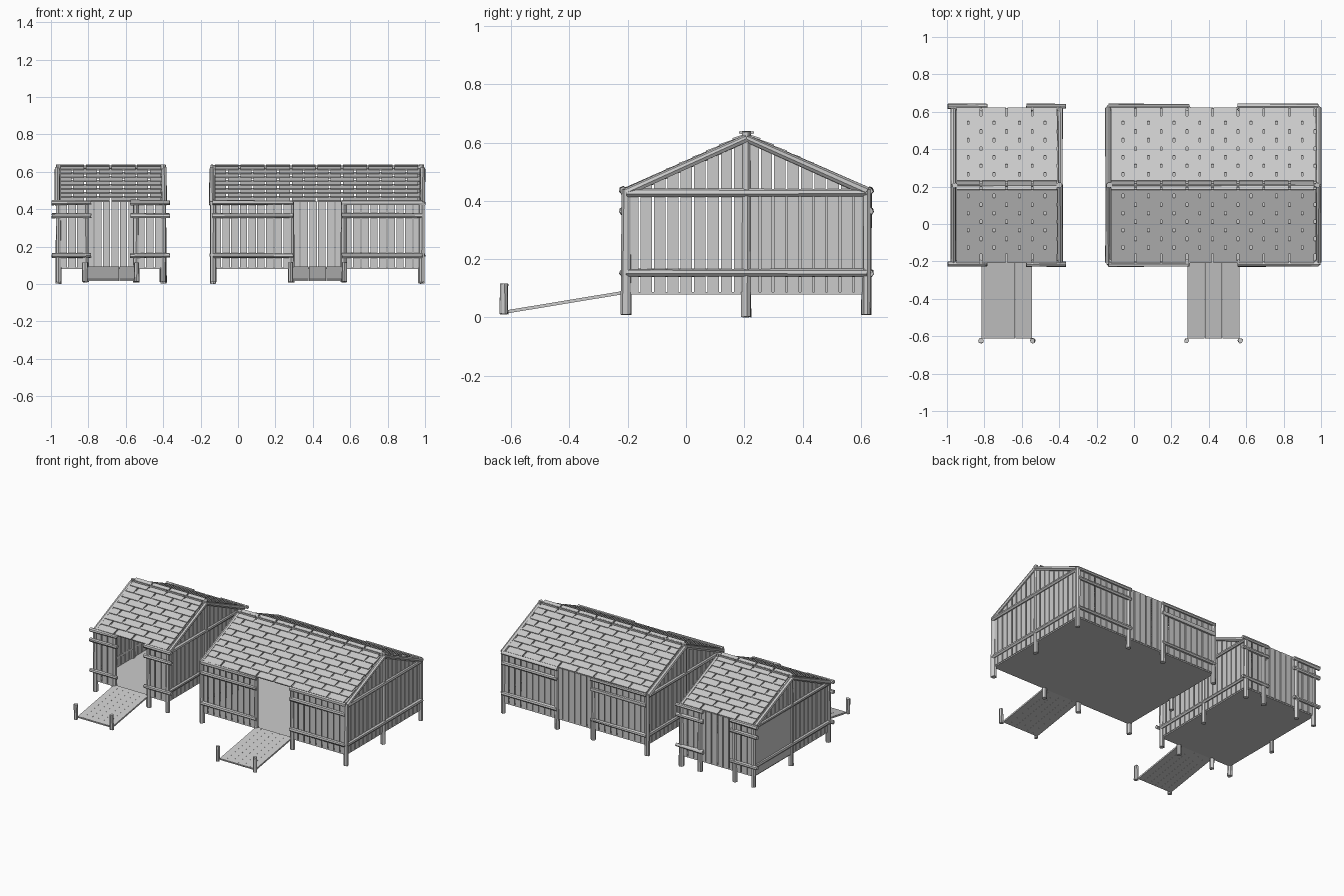
import bpy, bmesh, math, random
from mathutils import Vector, Matrix

random.seed(4)
if "Cube" in bpy.data.objects:
    bpy.data.objects.remove(bpy.data.objects["Cube"])

wood = bpy.data.materials.new("weathered_grey_wood")
wood.use_nodes = True
GREY = (0.6, 0.6, 0.6, 1)
wood.diffuse_color = GREY
wood.node_tree.nodes["Principled BSDF"].inputs["Base Color"].default_value = GREY

FRONT, BACK, RIDGE = -0.205, 0.62, 0.2075
FLOOR, EAVE, PEAK = 0.087, 0.435, 0.625
HALF = BACK - RIDGE
SLOPE = math.atan2(PEAK - EAVE, HALF)


def roof_z(y):
    return PEAK - abs(y - RIDGE) * math.tan(SLOPE)


def finish(bm, name):
    bmesh.ops.recalc_face_normals(bm, faces=bm.faces)
    mesh = bpy.data.meshes.new(name)
    bm.to_mesh(mesh)
    bm.free()
    mesh.materials.append(wood)
    obj = bpy.data.objects.new(name, mesh)
    bpy.context.collection.objects.link(obj)


def box(bm, size, matrix):
    bmesh.ops.create_cube(bm, size=1, matrix=matrix @ Matrix.Diagonal((*size, 1)))


def span_box(bm, lo, hi):
    lo, hi = Vector(lo), Vector(hi)
    box(bm, hi - lo, Matrix.Translation((lo + hi) / 2))


def log(bm, a, b, r=0.015):
    """Rough seven-sided pole with a slightly uneven girth."""
    a, b = Vector(a), Vector(b)
    turn = (b - a).to_track_quat('Z', 'Y').to_matrix().to_4x4()
    made = bmesh.ops.create_cone(
        bm, cap_ends=True, segments=7, radius1=r * random.uniform(0.95, 1.15),
        radius2=r * random.uniform(0.85, 1.05), depth=(b - a).length,
        matrix=Matrix.Translation((a + b) / 2) @ turn)
    for v in made["verts"]:
        v.co += Vector([random.uniform(-1, 1) * r * 0.15 for _ in range(3)])


def plank_row(bm, start, end, along_x, fixed, gap=0.007):
    """Vertical boards; gable boards are cut to the roof slope."""
    count = max(1, round((end - start) / 0.046))
    step = (end - start) / count
    for i in range(count):
        a, b = start + i * step + gap / 2, start + (i + 1) * step - gap / 2
        if along_x:
            span_box(bm, (a, fixed - 0.004, FLOOR), (b, fixed + 0.004, EAVE + 0.005))
        else:
            rim = [(a, FLOOR), (b, FLOOR), (b, roof_z(b) - 0.005), (a, roof_z(a) - 0.005)]
            face = bm.faces.new([bm.verts.new((fixed - 0.004, y, z)) for y, z in rim])
            out = bmesh.ops.extrude_face_region(bm, geom=[face])["geom"]
            bmesh.ops.translate(bm, vec=(0.008, 0, 0),
                                verts=[g for g in out if isinstance(g, bmesh.types.BMVert)])


def hut(name, x0, x1, d0, d1, over, inner):
    # Floor
    bm = bmesh.new()
    span_box(bm, (x0, FRONT, FLOOR - 0.008), (x1, BACK, FLOOR))
    finish(bm, name + "_floor")

    # Walls: open doorway in front, closed at the back
    bm = bmesh.new()
    plank_row(bm, x0, d0, True, FRONT)
    plank_row(bm, d1, x1, True, FRONT)
    for a, b in ((x0, d0), (d0, d1), (d1, x1)):
        plank_row(bm, a, b, True, BACK)
    for x in (x0, x1):
        plank_row(bm, FRONT, RIDGE, False, x)
        plank_row(bm, RIDGE, BACK, False, x)
    finish(bm, name + "_wall_planks")

    # Posts
    bm = bmesh.new()
    for y in (FRONT, BACK):
        for x in (x0, d0, d1, x1):
            log(bm, (x, y, 0.01), (x, y, EAVE + 0.005), 0.016)
    for x in (x0, x1):
        log(bm, (x, RIDGE, 0.002), (x, RIDGE, PEAK + 0.012), 0.016)
    finish(bm, name + "_posts")

    # Rails on all sides
    bm = bmesh.new()
    for y in (FRONT - 0.01, BACK + 0.01):
        for z in (0.152, 0.365, EAVE):
            log(bm, (x0 - over, y, z), (d0 + inner, y, z), 0.013)
            log(bm, (d1 - inner, y, z), (x1 + over, y, z), 0.013)
    for x, side in ((x0, -1), (x1, 1)):
        for z in (0.153, 0.427):
            log(bm, (x + side * 0.006, FRONT, z), (x + side * 0.006, BACK, z), 0.013)
        # Gable braces under the roof edge
        for y in (FRONT, BACK):
            log(bm, (x + side * 0.006, y, EAVE - 0.005), (x + side * 0.006, RIDGE, PEAK - 0.01), 0.014)
    finish(bm, name + "_rails_and_braces")

    # Overlapping staggered shingles
    bm = bmesh.new()
    rows, pitch = 9, 0.137
    for side in (-1, 1):
        for row in range(rows):
            dist = (row + 0.5) / rows * HALF
            y = RIDGE + side * dist
            pose = Matrix.Rotation(-side * (SLOPE - 0.1), 4, 'X')
            edge = x0 + 0.01 - (row % 2) * pitch / 2
            while edge < x1 - 0.01:
                a, b = max(edge, x0 + 0.01), min(edge + pitch - 0.01, x1 - 0.01)
                if b - a > 0.01:
                    box(bm, (b - a, 0.076, 0.008),
                        Matrix.Translation(((a + b) / 2, y - side * 0.012, roof_z(y) + 0.009)) @ pose)
                edge += pitch
    finish(bm, name + "_roof_shingles")

    # Ridge pole
    bm = bmesh.new()
    log(bm, (x0, RIDGE, PEAK - 0.003), (x1, RIDGE, PEAK - 0.003), 0.011)
    finish(bm, name + "_ridge_pole")

    # Ramp boards sloping to the ground, with two short end posts
    bm = bmesh.new()
    boards, low, top = 6, -0.61, FRONT
    tilt = math.atan2(FLOOR - 0.02, top - low)
    for i in range(boards):
        w = (d1 - d0) / boards
        box(bm, (w - 0.0005, (top - low) / math.cos(tilt), 0.011),
            Matrix.Translation((d0 + (i + 0.5) * w, (low + top) / 2, (FLOOR + 0.02) / 2))
            @ Matrix.Rotation(tilt, 4, 'X'))
    finish(bm, name + "_ramp")
    bm = bmesh.new()
    for x in (d0 - 0.003, d1 + 0.003):
        log(bm, (x, low - 0.014, 0.012), (x, low - 0.014, 0.115), 0.014)
    finish(bm, name + "_ramp_posts")


hut("small_hut", -0.96, -0.4, -0.815, -0.545, 0.035, 0.03)
hut("long_hut", -0.133, 0.982, 0.285, 0.565, 0.003, 0.01)

# Solid panel on the rear half of the small hut's outer gable
bm = bmesh.new()
span_box(bm, (-0.967, RIDGE, FLOOR), (-0.96, BACK, EAVE - 0.01))
finish(bm, "small_hut_side_panel")
